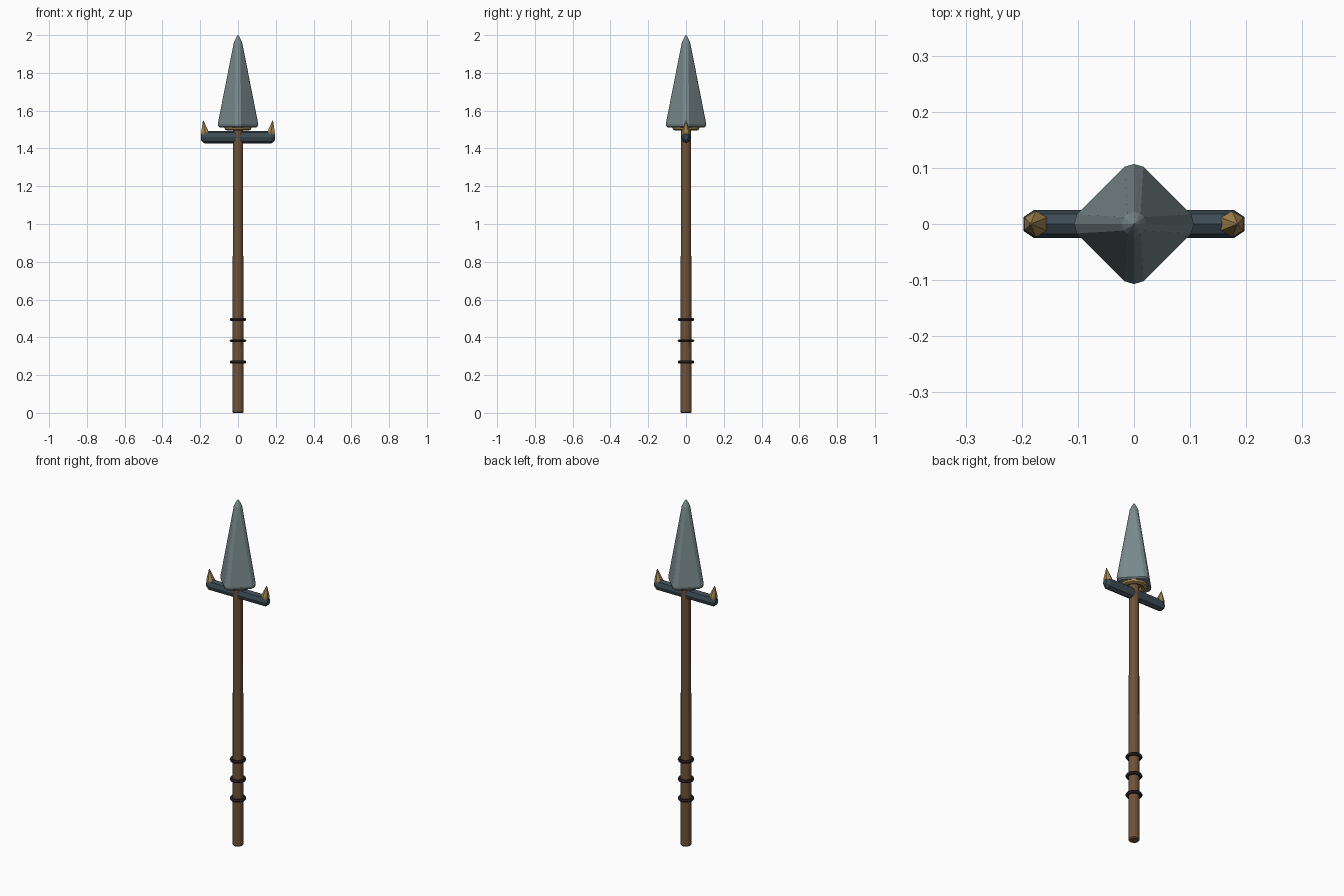
import bpy, bmesh, math
from mathutils import Vector

if "Cube" in bpy.data.objects:
    bpy.data.objects.remove(bpy.data.objects["Cube"])


def material(name, rgb):
    m = bpy.data.materials.new(name)
    m.diffuse_color = (*rgb, 1)
    m.use_nodes = True
    m.node_tree.nodes["Principled BSDF"].inputs["Base Color"].default_value = m.diffuse_color
    return m


WOOD = material("wood", (0.16, 0.085, 0.04))
STEEL = material("steel", (0.19, 0.25, 0.26))
IRON = material("dark_iron", (0.045, 0.07, 0.09))
BRASS = material("brass", (0.38, 0.24, 0.08))
LEATHER = material("dark_leather", (0.025, 0.018, 0.014))


def loft(name, rings, mat):
    """Skin a list of equal-length point rings and cap both ends."""
    bm = bmesh.new()
    vr = [[bm.verts.new(p) for p in ring] for ring in rings]
    n = len(vr[0])
    for a, b in zip(vr, vr[1:]):
        for i in range(n):
            j = (i + 1) % n
            bm.faces.new((a[i], a[j], b[j], b[i]))
    bm.faces.new(vr[0][::-1])
    bm.faces.new(vr[-1])
    bmesh.ops.remove_doubles(bm, verts=bm.verts, dist=1e-5)
    bmesh.ops.recalc_face_normals(bm, faces=bm.faces)
    me = bpy.data.meshes.new(name)
    bm.to_mesh(me)
    bm.free()
    ob = bpy.data.objects.new(name, me)
    ob.data.materials.append(mat)
    bpy.context.collection.objects.link(ob)
    return ob


def circle(n, r, z, phase=0.0):
    return [(r * math.cos(2 * math.pi * (i + phase) / n),
             r * math.sin(2 * math.pi * (i + phase) / n), z) for i in range(n)]


def torus(name, z, major, minor, mat, segs, sides):
    bpy.ops.mesh.primitive_torus_add(location=(0, 0, z), major_radius=major, minor_radius=minor,
                                     major_segments=segs, minor_segments=sides)
    ob = bpy.context.object
    ob.name = name
    ob.data.materials.append(mat)
    return ob


# Tapered shaft with a small chamfer at the foot
loft("shaft", [circle(12, r, z) for z, r in
               [(0, 0.025), (0.006, 0.03), (1.50, 0.026), (1.53, 0.026)]], WOOD)

# Grip bands
for k, z in enumerate((0.27, 0.382, 0.495)):
    torus(f"grip_band_{k + 1}", z, 0.035, 0.009, LEATHER, 16, 6)

# Collar under the head
torus("collar", 1.514, 0.054, 0.02, BRASS, 16, 8)


# Four-sided head with rounded corners
def head_ring(z, r, s):
    ring = []
    for q in range(4):
        c, d = math.cos(q * math.pi / 2), math.sin(q * math.pi / 2)
        for u, v in ((r - 0.3 * s, -s), (r, 0), (r - 0.3 * s, s)):
            ring.append((c * u - d * v, d * u + c * v, z))
    return ring


loft("spear_head", [head_ring(*k) for k in
                    [(1.51, 0.094, 0.015), (1.517, 0.104, 0.016), (1.53, 0.107, 0.017),
                     (1.962, 0.022, 0.012), (1.985, 0.011, 0.006), (2.0, 0.001, 0.0005)]], STEEL)


# Crossguard: eight-sided bar along x with chamfered ends
def bar_ring(x, k):
    return [(x, 0.025 * k * math.cos(a), 1.46 + 0.033 * k * math.sin(a))
            for a in (2 * math.pi * i / 8 for i in range(8))]


loft("crossguard", [bar_ring(-0.197, 0.5), bar_ring(-0.178, 1),
                    bar_ring(0.178, 1), bar_ring(0.197, 0.5)], IRON)

# Upturned spikes on the guard ends
for side, label in ((-1, "left"), (1, "right")):
    rings = []
    for x, z, r in ((0.174, 1.475, 0.023), (0.175, 1.488, 0.023), (0.184, 1.548, 0.0015)):
        rings.append([Vector(p) + Vector((side * x, 0, 0)) for p in circle(6, r, z, 0.5)])
    loft(f"guard_spike_{label}", rings, BRASS)
